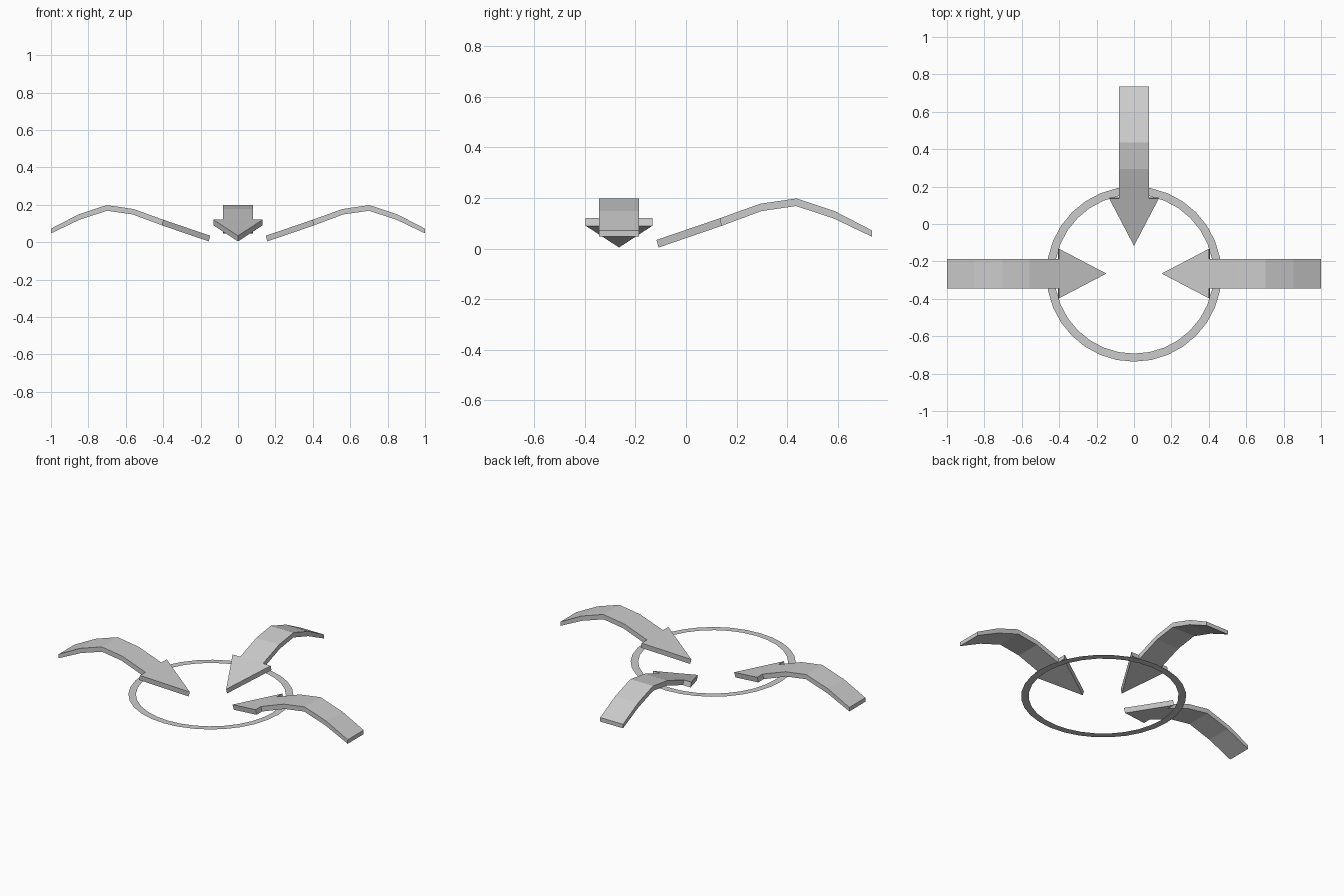
import bpy, bmesh, math
from mathutils import Matrix, Vector

if "Cube" in bpy.data.objects:
    bpy.data.objects.remove(bpy.data.objects["Cube"])

CENTRE = Vector((0, -0.265, 0))

# side profile of an arrow: (radius, z) along top and bottom, tip to tail
TOP = [(0.148, 0.034), (0.400, 0.120), (0.558, 0.177), (0.702, 0.198), (0.853, 0.148), (1.0, 0.072)]
BOTTOM = [(0.157, 0.004), (0.407, 0.090), (0.563, 0.148), (0.700, 0.168), (0.847, 0.120), (1.0, 0.047)]
SHAFT, HEAD = 0.079, 0.132  # half widths


def skin_points(bm, profile):
    """Tip, wing pair, then a shaft pair at each station."""
    tip = bm.verts.new((profile[0][0], 0, profile[0][1]))
    r, z = profile[1]
    wings = [bm.verts.new((r, s * HEAD, z)) for s in (1, -1)]
    left, right = ([bm.verts.new((r, s * SHAFT, z)) for r, z in profile[1:]] for s in (1, -1))
    # closed outline, counter-clockwise from above
    outline = [tip, wings[1]] + right + left[::-1] + [wings[0]]
    faces = [[tip, wings[1], right[0], left[0], wings[0]]]
    for i in range(len(left) - 1):
        faces.append([right[i], right[i + 1], left[i + 1], left[i]])
    return outline, faces


def finish(bm, name):
    mesh = bpy.data.meshes.new(name)
    bm.to_mesh(mesh)
    bm.free()
    obj = bpy.data.objects.new(name, mesh)
    bpy.context.collection.objects.link(obj)
    obj.location = CENTRE
    return obj


def arrow(name, angle):
    bm = bmesh.new()
    upper, top_faces = skin_points(bm, TOP)
    lower, bottom_faces = skin_points(bm, BOTTOM)
    for f in top_faces:
        bm.faces.new(f)
    for f in bottom_faces:
        bm.faces.new(f[::-1])
    n = len(upper)
    for i in range(n):
        j = (i + 1) % n
        bm.faces.new((lower[i], lower[j], upper[j], upper[i]))
    bmesh.ops.recalc_face_normals(bm, faces=bm.faces)
    bm.transform(Matrix.Rotation(angle, 4, 'Z'))
    return finish(bm, name)


# three curved arrows pointing at the centre
for name, deg in (("right_arrow", 0), ("back_arrow", 90), ("left_arrow", 180)):
    arrow(name, math.radians(deg))

# flat ring below the arrows
bm = bmesh.new()
N = 32
loops = []
for radius in (0.425, 0.468):
    loops.append([bm.verts.new((radius * math.cos(2 * math.pi * i / N),
                                radius * math.sin(2 * math.pi * i / N), 0.058)) for i in range(N)])
inner, outer = loops
for i in range(N):
    j = (i + 1) % N
    bm.faces.new((inner[i], outer[i], outer[j], inner[j]))
ring = finish(bm, "ring")
ring.location.y = -0.268
